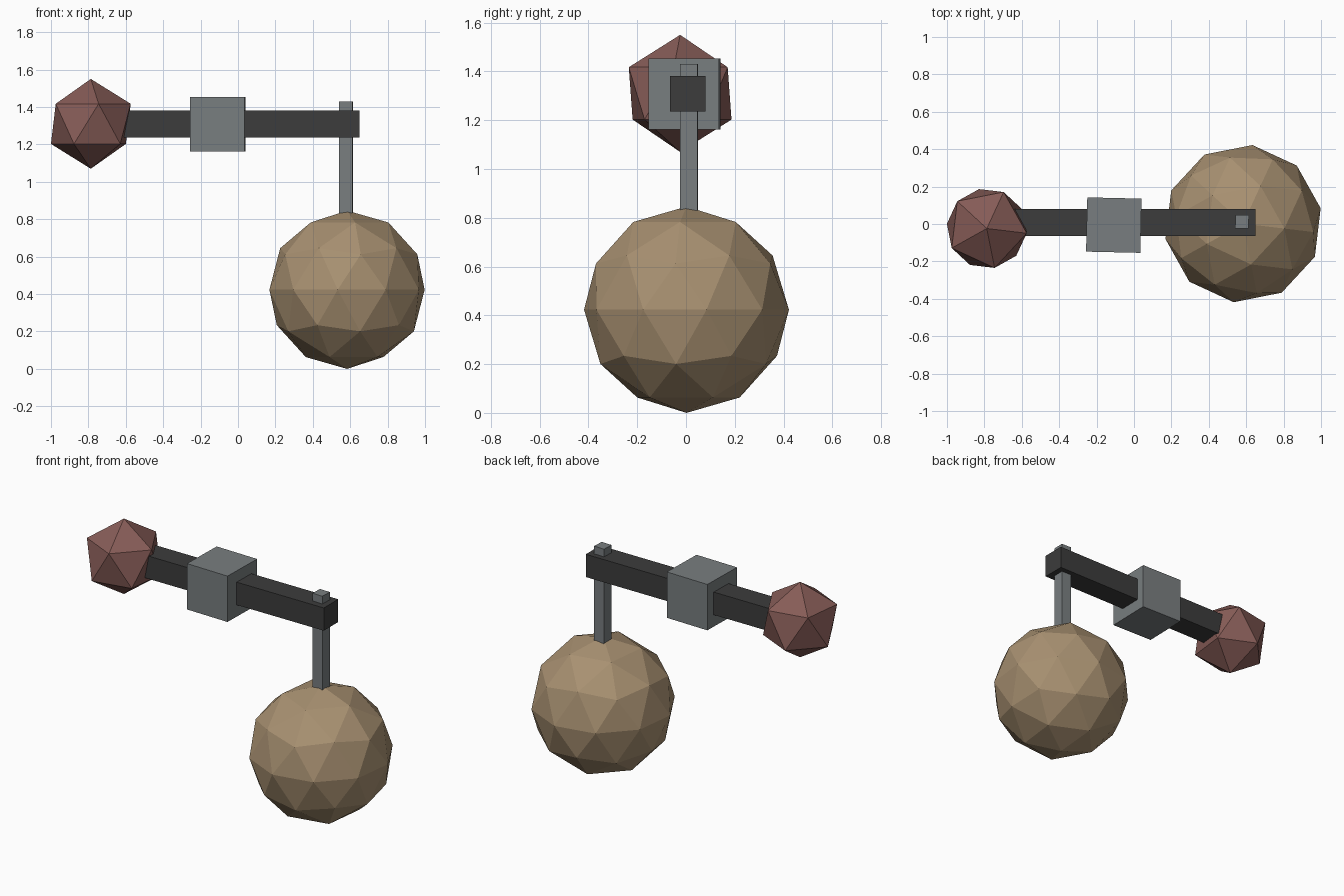
import bpy
import math

if "Cube" in bpy.data.objects:
    bpy.data.objects.remove(bpy.data.objects["Cube"])


def material(name, rgb):
    m = bpy.data.materials.new(name)
    m.diffuse_color = (*rgb, 1.0)
    m.use_nodes = True
    m.node_tree.nodes["Principled BSDF"].inputs["Base Color"].default_value = m.diffuse_color
    return m


tan = material("tan stone", (0.39, 0.28, 0.165))
grey = material("steel grey", (0.19, 0.208, 0.215))
dark = material("dark beam", (0.045, 0.045, 0.045))
red = material("dull red", (0.24, 0.107, 0.095))


def finish(name, mat, turn):
    ob = bpy.context.object
    ob.name = name
    ob.rotation_euler.z = math.radians(turn)
    ob.data.materials.append(mat)
    return ob


def box(name, lo, hi, mat, turn=0.0):
    centre = [(a + b) / 2 for a, b in zip(lo, hi)]
    bpy.ops.mesh.primitive_cube_add(size=1, location=centre)
    ob = finish(name, mat, turn)
    ob.scale = [b - a for a, b in zip(lo, hi)]


def ball(name, centre, radius, detail, mat, turn):
    bpy.ops.mesh.primitive_ico_sphere_add(
        subdivisions=detail, radius=radius, location=centre)
    finish(name, mat, turn)


# Large faceted ball hanging from the post
ball("hanging_ball", (0.583, 0.002, 0.423), 0.423, 2, tan, -6.8)
# Twenty-sided counterweight on the far end
ball("counterweight", (-0.787, -0.024, 1.31), 0.24, 1, red, -6.8)
# Long beam, running right through the counterweight
box("beam", (-0.93, -0.065, 1.236), (0.65, 0.08, 1.381), dark)
# Central collar block
box("collar", (-0.253, -0.151, 1.161), (0.037, 0.139, 1.453), grey, -1.3)
# Post through the beam end, sunk into the ball
box("post", (0.542, -0.024, 0.78), (0.613, 0.048, 1.43), grey, -2)
